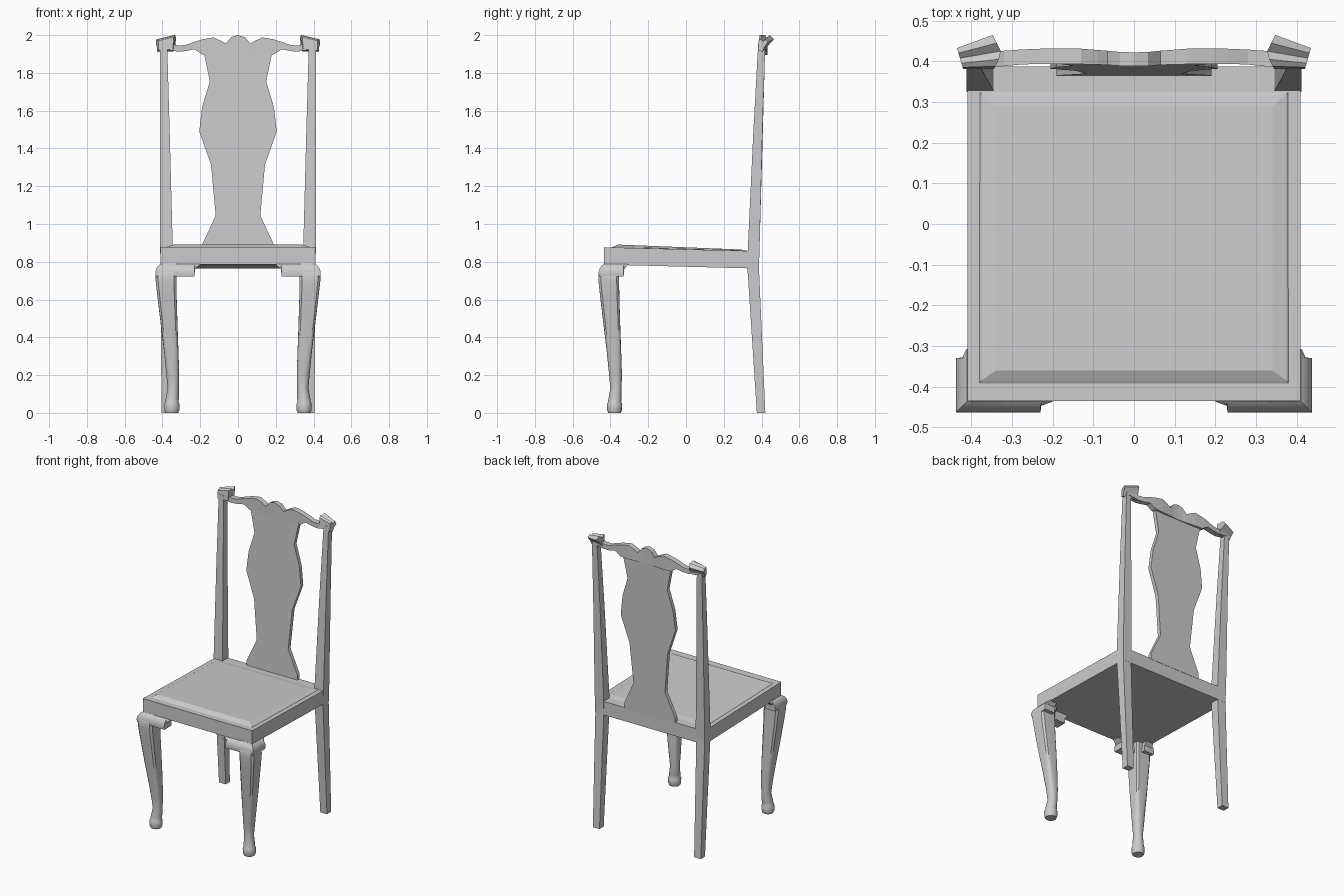
import bpy, bmesh, math

if "Cube" in bpy.data.objects:
    bpy.data.objects.remove(bpy.data.objects["Cube"])


def loft(name, rings, mirror=False, smooth=False):
    """Skin a row of equal-sized point rings and cap both ends."""
    bm = bmesh.new()
    rows = [[bm.verts.new(p) for p in ring] for ring in rings]
    n = len(rows[0])
    for a, b in zip(rows, rows[1:]):
        for i in range(n):
            j = (i + 1) % n
            bm.faces.new((a[i], a[j], b[j], b[i]))
    bm.faces.new(rows[0])
    bm.faces.new(rows[-1])
    bmesh.ops.recalc_face_normals(bm, faces=bm.faces)
    me = bpy.data.meshes.new(name)
    bm.to_mesh(me)
    bm.free()
    ob = bpy.data.objects.new(name, me)
    bpy.context.collection.objects.link(ob)
    if smooth:
        bpy.ops.object.select_all(action='DESELECT')
        ob.select_set(True)
        bpy.context.view_layer.objects.active = ob
        bpy.ops.object.shade_smooth_by_angle(angle=math.radians(35))
    if mirror:
        mod = ob.modifiers.new("mirror", 'MIRROR')
        mod.use_axis = (True, False, False)
    return ob


def rect_z(x0, x1, y0, y1, z):
    return [(x0, y0, z), (x1, y0, z), (x1, y1, z), (x0, y1, z)]


# Seat frame: side profile run across the width
side = [(-.435, .785), (-.435, .877), (.387, .856), (.387, .764)]
loft("seat_frame", [[(x, y, z) for y, z in side] for x in (-.41, .41)])


# Seat panel: bevelled, sloping gently to the back
def panel(w, y0, y1, z0, z1):
    return [(-w, y0, z0), (w, y0, z0), (w, y1, z1), (-w, y1, z1)]


loft("seat_panel", [panel(.385, -.40, .33, .872, .853),
                    panel(.375, -.385, .32, .880, .860),
                    panel(.34, -.36, .29, .891, .865)])

# Back legs and posts in one raked piece
posts = [(.355, .405, .375, .42, 0), (.347, .41, .325, .386, .77),
         (.345, .412, .327, .389, .86), (.362, .412, .357, .405, 1.5),
         (.375, .412, .382, .42, 1.95)]
loft("back_post", [rect_z(*p) for p in posts], mirror=True)

# Splat: vase outline, leaning back
splat = [(.85, .19), (.89, .19), (1.045, .118), (1.315, .143), (1.49, .205),
         (1.62, .19), (1.755, .149), (1.88, .175), (1.91, .182)]
rings = []
for z, w in splat:
    y = .364 + (z - .86) * .028
    rings.append(rect_z(-w, w, y, y + .025, z))
loft("back_splat", rings)

# Crest rail: x, bottom, top, front, back
crest = [(0, 1.895, 2.0, .388, .422), (.035, 1.895, 1.99, .389, .423),
         (.065, 1.895, 1.955, .391, .426), (.09, 1.895, 1.97, .392, .428),
         (.13, 1.895, 1.988, .393, .431), (.19, 1.898, 1.977, .394, .432),
         (.23, 1.925, 1.965, .394, .431), (.28, 1.915, 1.947, .392, .429),
         (.32, 1.913, 1.945, .388, .426), (.39, 1.925, 1.965, .384, .422)]
full = [(-x, *r) for x, *r in reversed(crest[1:])] + crest
loft("crest_rail", [[(x, f, b), (x, f, t), (x, k, t), (x, k, b)]
                    for x, b, t, f, k in full])

# Scrolled ears at the crest ends
ear = [(.381, 1.925), (.388, 1.99), (.405, 2.0), (.425, 1.985),
       (.445, 2.0), (.465, 1.978), (.435, 1.945), (.42, 1.915)]
inner = [(.325 + abs(y - .42) * .5, y, z) for y, z in ear]
outer = [(.42 + (y - .38) * .18, y - (y - .38) * .38, z - .022 * (z - 1.9) / .1)
         for y, z in ear]
loft("crest_ear", [inner, outer], mirror=True)


# Front cabriole legs: square knee easing into a round foot
def leg_ring(z, c, r, power, n=24):
    pts = []
    for i in range(n):
        a = math.tau * (i + .5) / n
        u, v = math.cos(a), math.sin(a)
        k = r / (abs(u) ** power + abs(v) ** power) ** (1 / power)
        pts.append((c + k * u, -(c + .028) + k * v, z))
    return pts


leg = [(0, .35, .034, 2), (.015, .35, .04, 2), (.045, .35, .041, 2),
       (.058, .35, .035, 2), (.075, .348, .035, 2), (.13, .343, .030, 2),
       (.2, .345, .034, 2.4), (.32, .353, .038, 4), (.46, .364, .044, 7),
       (.62, .376, .051, 10), (.70, .381, .055, 10), (.745, .381, .054, 10),
       (.79, .362, .046, 10)]
loft("front_leg", [leg_ring(*r) for r in leg], mirror=True, smooth=True)

# Knee brackets: outward bulge and height, shrinking to the tip
bulge = [(0, .787), (.012, .778), (.022, .763), (.027, .743), (.024, .722),
         (-.05, .722), (-.05, .787)]


def bracket(name, corner, step, tip, place):
    rings = []
    for along, s in ((corner, 1), (step, 1), (step - .002, .4), (tip, .03)):
        ring = []
        for o, z in bulge:
            a = along + (o if along == corner else 0)
            ring.append(place(a, o * s if o > 0 else o, .787 - (.787 - z) * s))
        rings.append(ring)
    loft(name, rings, mirror=True, smooth=True)


bracket("front_bracket", .411, .23, .20, lambda a, o, z: (a, -.436 - o, z))
bracket("side_bracket", .436, .33, .307, lambda a, o, z: (.411 + o, -a, z))
